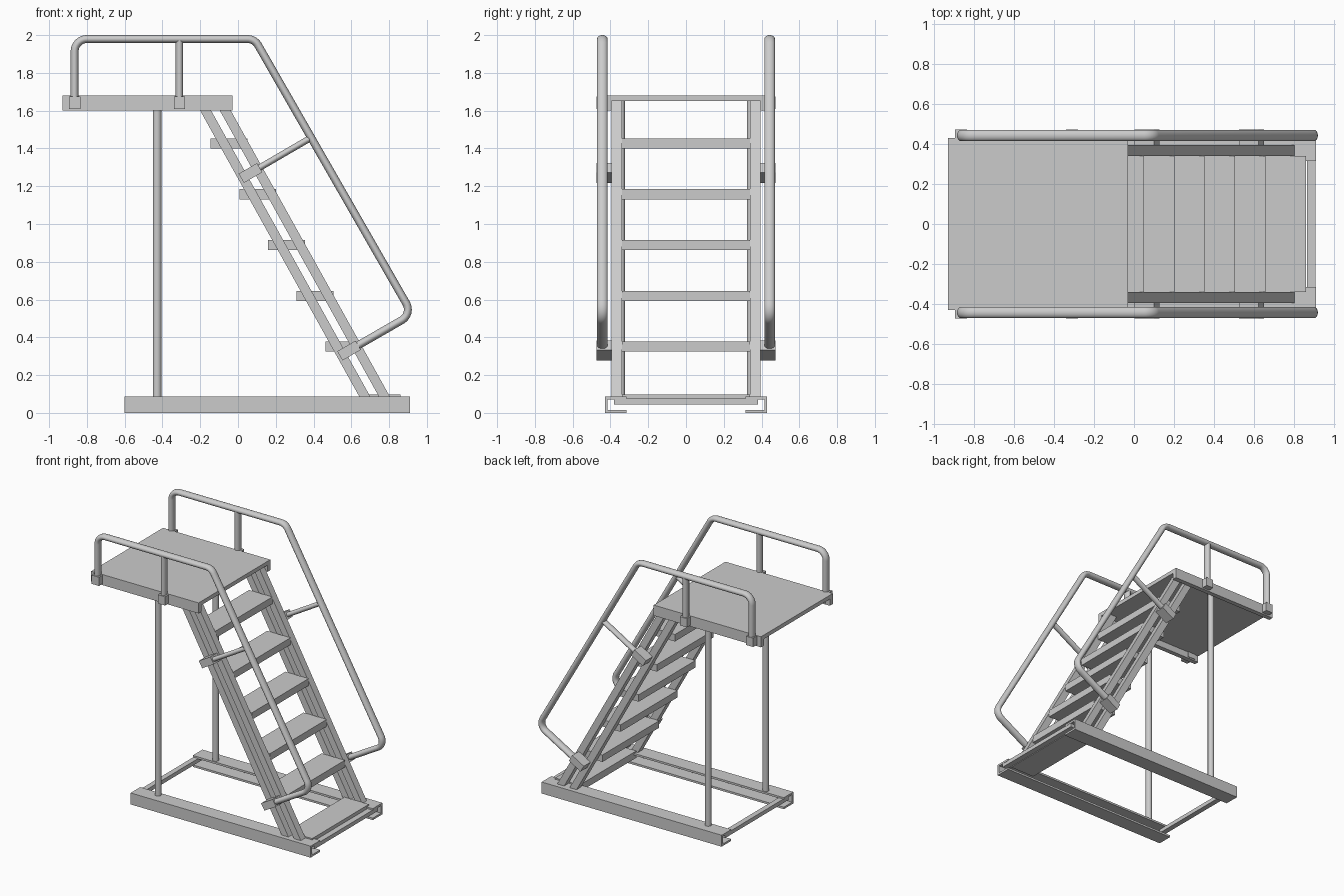
import bpy, bmesh, math
from mathutils import Vector, Matrix

if "Cube" in bpy.data.objects:
    bpy.data.objects.remove(bpy.data.objects["Cube"])


def add_mesh(name, bm):
    me = bpy.data.meshes.new(name)
    bmesh.ops.recalc_face_normals(bm, faces=bm.faces)
    bm.to_mesh(me)
    bm.free()
    ob = bpy.data.objects.new(name, me)
    bpy.context.collection.objects.link(ob)
    return ob


def box(name, x, y, z):
    """Axis-aligned box from (min, max) ranges."""
    bm = bmesh.new()
    size = [abs(r[1] - r[0]) for r in (x, y, z)]
    mid = [(r[0] + r[1]) / 2 for r in (x, y, z)]
    m = Matrix.Translation(mid) @ Matrix.Diagonal((*size, 1))
    bmesh.ops.create_cube(bm, size=1, matrix=m)
    return add_mesh(name, bm)


def prism(name, pts, offset):
    """Extrude a closed outline by an offset."""
    bm = bmesh.new()
    f = bm.faces.new([bm.verts.new(p) for p in pts])
    r = bmesh.ops.extrude_face_region(bm, geom=[f])
    vs = [v for v in r["geom"] if isinstance(v, bmesh.types.BMVert)]
    bmesh.ops.translate(bm, verts=vs, vec=offset)
    # the source face stays as the closing cap
    return add_mesh(name, bm)


def fillet(pts, radius, n=8):
    """Round the inner corners of an open path."""
    pts = [Vector(p) for p in pts]
    out = [pts[0]]
    for a, b, c in zip(pts, pts[1:], pts[2:]):
        u, v = (a - b).normalized(), (c - b).normalized()
        half = u.angle(v) / 2
        t = radius / math.tan(half)
        centre = b + (u + v).normalized() * radius / math.sin(half)
        p, q = b + u * t - centre, b + v * t - centre
        for i in range(n + 1):
            d = p.lerp(q, i / n)
            out.append(centre + d.normalized() * radius)
    return out + [pts[-1]]


def tube(name, pts, y, r=0.021, widen=1.35):
    """Tube along an xz path at depth y, slightly oval across y."""
    cu = bpy.data.curves.new(name, 'CURVE')
    cu.dimensions = '3D'
    cu.bevel_depth = r
    cu.bevel_resolution = 6
    cu.use_fill_caps = True
    sp = cu.splines.new('POLY')
    sp.points.add(len(pts) - 1)
    for p, q in zip(sp.points, pts):
        p.co = (q[0], 0, q[1], 1)
    tmp = bpy.data.objects.new(name + "_path", cu)
    bpy.context.collection.objects.link(tmp)
    me = bpy.data.meshes.new_from_object(tmp)
    bpy.data.objects.remove(tmp)
    me.transform(Matrix.Translation((0, y, 0)) @ Matrix.Diagonal((1, widen, 1, 1)))
    ob = bpy.data.objects.new(name, me)
    bpy.context.collection.objects.link(ob)
    bpy.ops.object.select_all(action='DESELECT')
    ob.select_set(True)
    bpy.context.view_layer.objects.active = ob
    bpy.ops.object.shade_smooth_by_angle(angle=math.radians(40))
    return ob


# platform plate, open underneath
box("platform_plate", (-0.93, -0.03), (-0.43, 0.43), (1.65, 1.68))

# treads
for i in range(5):
    x, z = -0.145 + 0.152 * i, 1.40 - 0.269 * i
    box("tread", (x, x + 0.195), (-0.34, 0.34), (z, z + 0.053))
box("bottom_tread", (0.655, 0.86), (-0.34, 0.34), (0.045, 0.097))

# base cross bars
box("front_cross_bar", (0.865, 0.908), (-0.38, 0.38), (0.045, 0.075))
box("rear_cross_bar", (-0.595, -0.555), (-0.38, 0.38), (0.045, 0.075))

for s, side in ((-1, "near"), (1, "far")):
    # platform side edge
    box(side + "_platform_edge", (-0.93, -0.03), (s * 0.395, s * 0.43), (1.60, 1.652))

    # base rail: channel opening inwards
    o, i, t, h = 0.43, 0.315, 0.015, 0.087
    prof = [(o, 0), (i, 0), (i, t), (o - t, t), (o - t, h - t), (i, h - t), (i, h), (o, h)]
    prism(side + "_base_rail", [(-0.60, s * a, b) for a, b in prof], (1.51, 0, 0))

    # platform post
    tube(side + "_post", [(-0.428, 0.075), (-0.428, 1.652)], s * 0.345, 0.023, 1.0)

    # paired stair stringers
    k = 0.84 / 1.51
    for x0, w in ((-0.20, 0.058), (-0.096, 0.058)):
        xt, xb = x0 - k * 0.05, x0 + k * 1.53
        prism(side + "_stringer",
              [(xt, s * 0.34, 1.65), (xt + w, s * 0.34, 1.65),
               (xb + w, s * 0.34, 0.07), (xb, s * 0.34, 0.07)], (0, s * 0.055, 0))

    # handrail loop, platform upright and middle strut
    y = s * 0.443
    path = [(-0.865, 1.63), (-0.865, 1.979), (0.088, 1.979), (0.923, 0.523), (0.588, 0.33)]
    tube(side + "_handrail", fillet(path, 0.065), y)
    tube(side + "_rail_upright", [(-0.31, 1.63), (-0.31, 1.979)], y, 0.02)
    tube(side + "_rail_strut", [(0.066, 1.27), (0.387, 1.457)], y, 0.017)

    # clamps on the platform edge
    for x in (-0.865, -0.31):
        box(side + "_platform_clamp", (x - 0.03, x + 0.03), (s * 0.39, s * 0.474), (1.61, 1.676))

    # tilted clamps on the stringers
    for x, z in ((0.066, 1.27), (0.588, 0.33)):
        ob = box(side + "_stringer_clamp", (-0.056, 0.056), (-0.041, 0.041), (-0.028, 0.028))
        ob.data.transform(Matrix.Translation((x, s * 0.433, z)) @ Matrix.Rotation(math.radians(-30), 4, 'Y'))
